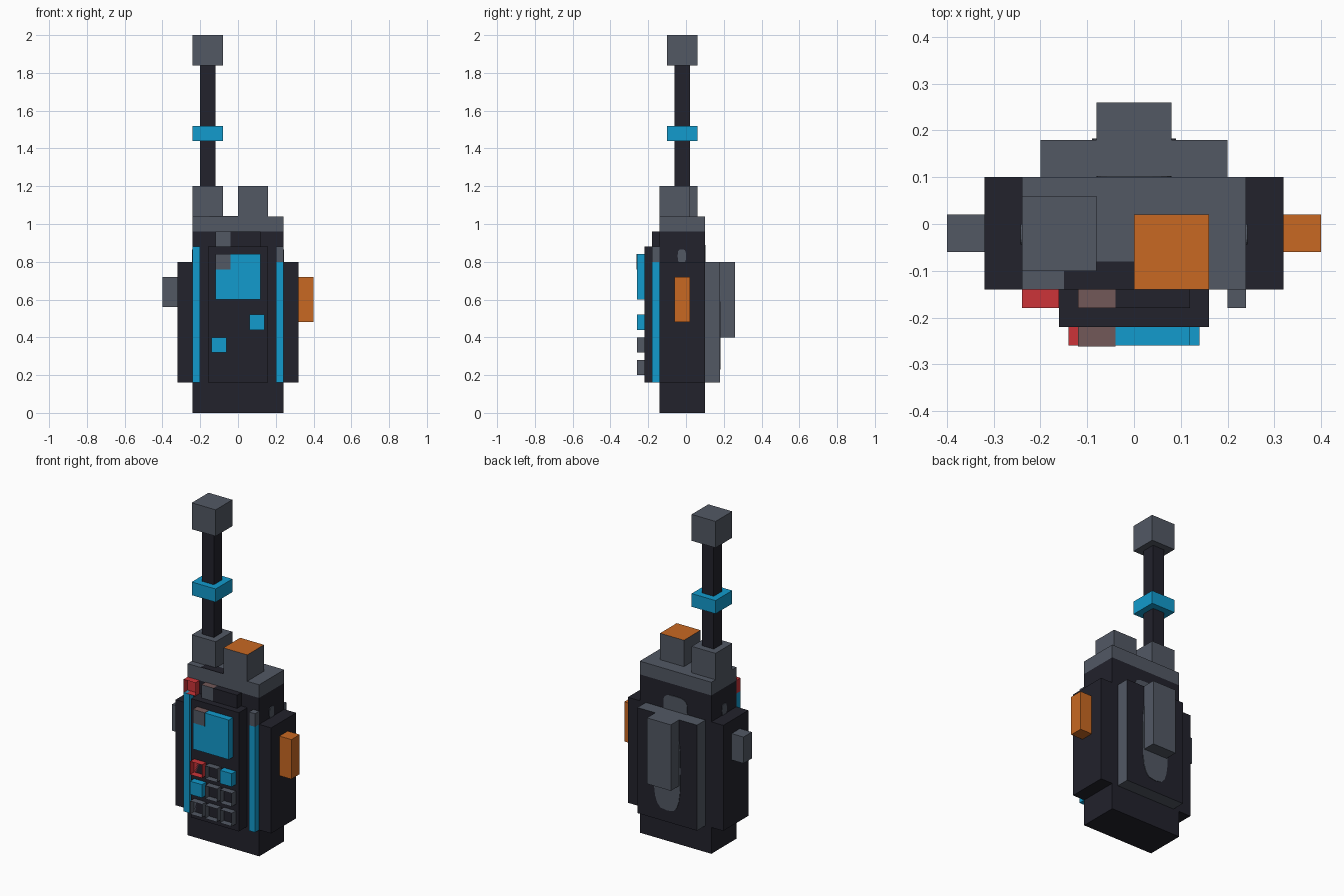
import bpy, bmesh, math
from mathutils import Vector

cube = bpy.data.objects.get("Cube")
if cube:
    bpy.data.objects.remove(cube, do_unlink=True)


def material(name, rgb):
    m = bpy.data.materials.new(name)
    m.use_nodes = True
    m.diffuse_color = (*rgb, 1)
    m.node_tree.nodes["Principled BSDF"].inputs["Base Color"].default_value = (*rgb, 1)
    return m


DARK = material("dark casing", (0.016, 0.016, 0.025))
GREY = material("slate grey", (0.084, 0.098, 0.127))
BLUE = material("bright blue", (0.006, 0.328, 0.61))
ORANGE = material("orange", (0.578, 0.138, 0.016))
RED = material("red", (0.604, 0.034, 0.04))
BROWN = material("dusky brown", (0.171, 0.098, 0.098))

SIDES = {"right": (-1, 0, 0), "left": (1, 0, 0), "front": (0, -1, 0),
         "back": (0, 1, 0), "top": (0, 0, 1)}


def finish(name, bm, mats):
    me = bpy.data.meshes.new(name)
    bm.to_mesh(me)
    bm.free()
    for m in mats:
        me.materials.append(m)
    ob = bpy.data.objects.new(name, me)
    bpy.context.collection.objects.link(ob)
    return ob


def box(name, mat, x, y, z, paint=None, open_front=False):
    """Block from (min, max) ranges; paint maps a side to another material."""
    bm = bmesh.new()
    bmesh.ops.create_cube(bm, size=1)
    for v in bm.verts:
        v.co = [r[0] if c < 0 else r[1] for c, r in zip(v.co, (x, y, z))]
    bm.normal_update()
    mats = [mat]
    for side, m in (paint or {}).items():
        mats.append(m)
        for f in bm.faces:
            if f.normal.dot(Vector(SIDES[side])) > 0.9:
                f.material_index = len(mats) - 1
    if open_front:
        front = [f for f in bm.faces if f.normal.y < -0.9]
        bmesh.ops.delete(bm, geom=front, context="FACES_ONLY")
    return finish(name, bm, mats)


def patch(name, mat, centre, half_w, half_h, normal):
    """Thin rounded plate lying on a wall."""
    bm = bmesh.new()
    n = Vector(normal)
    side = n.cross(Vector((0, 0, 1)))
    pts = []
    for i in range(20):
        a = math.tau * i / 20
        c, s = math.cos(a), math.sin(a)
        u = math.copysign(abs(c) ** 0.6, c) * half_w
        w = math.copysign(abs(s) ** 0.6, s) * half_h
        pts.append(bm.verts.new(Vector(centre) + side * u + Vector((0, 0, w))))
    face = bm.faces.new(pts)
    up = bmesh.ops.extrude_face_region(bm, geom=[face])["geom"]
    bmesh.ops.translate(bm, vec=n * 0.003, verts=[g for g in up if isinstance(g, bmesh.types.BMVert)])
    bmesh.ops.recalc_face_normals(bm, faces=bm.faces)
    return finish(name, bm, [mat])


DEPTH = (-0.14, 0.10)
MID = (-0.06, 0.02)
RAISED = (-0.18, -0.14)
KEY = (-0.26, -0.22)

# Main casing
box("body", DARK, (-0.24, 0.24), DEPTH, (0, 0.96))
box("top_cap", GREY, (-0.24, 0.24), DEPTH, (0.96, 1.04))
box("cap_recess_wide", DARK, (-0.15, -0.08), (-0.14, -0.10), (1.04, 1.043))
box("cap_recess_narrow", DARK, (-0.08, 0), (-0.14, -0.08), (1.04, 1.043))

# Side grips and wall marks
for s, label in ((1, "left"), (-1, "right")):
    box(label + "_grip", DARK, sorted((s * 0.24, s * 0.32)), DEPTH, (0.16, 0.80))
    patch(label + "_wall_mark", GREY, (s * 0.24, -0.022, 0.83), 0.022, 0.035, (s, 0, 0))
box("talk_button", ORANGE, (0.32, 0.40), MID, (0.48, 0.72))
box("side_button", GREY, (-0.40, -0.32), MID, (0.56, 0.72))

# Battery and belt clip
box("battery", GREY, (-0.20, 0.20), (0.10, 0.18), (0.16, 0.80), {"back": DARK})
box("belt_clip", GREY, (-0.08, 0.08), (0.18, 0.26), (0.40, 0.80))
patch("battery_mark", GREY, (0, 0.18, 0.49), 0.09, 0.26, (0, 1, 0))
patch("upper_back_mark", GREY, (0, 0.10, 0.83), 0.08, 0.06, (0, 1, 0))

# Antenna and knob
AX, AY = (-0.24, -0.08), (-0.10, 0.06)
box("antenna_base", GREY, AX, AY, (1.04, 1.20))
box("antenna_rod", DARK, (-0.20, -0.12), MID, (1.20, 1.84))
box("antenna_ring", BLUE, AX, AY, (1.44, 1.52))
box("antenna_tip", GREY, AX, AY, (1.84, 2.0))
box("knob", GREY, (0, 0.16), (-0.14, 0.02), (1.04, 1.20), {"top": ORANGE})

# Front panel, strips, speaker and indicator
box("front_panel", DARK, (-0.16, 0.16), (-0.22, -0.14), (0.16, 0.88))
box("right_strip", BLUE, (-0.24, -0.20), RAISED, (0.16, 0.88))
box("left_strip", BLUE, (0.20, 0.24), RAISED, (0.16, 0.80))
box("left_strip_end", GREY, (0.20, 0.24), RAISED, (0.80, 0.88))
box("speaker", DARK, (-0.04, 0.12), RAISED, (0.88, 0.96))
box("speaker_end", GREY, (-0.12, -0.04), RAISED, (0.88, 0.96), {"top": BROWN})
box("indicator", RED, (-0.24, -0.16), RAISED, (0.88, 0.96), open_front=True)

# Screen with a grey corner
box("screen", BLUE, (-0.12, 0.12), KEY, (0.60, 0.84))
box("screen_corner", GREY, (-0.12, -0.04), (-0.262, -0.22), (0.76, 0.842), {"top": BROWN})

# Keypad: hollow keys, except the two blue ones
colours = {(0, 0): RED, (0, 2): BLUE, (1, 0): BLUE}
for row in range(3):
    for col in range(3):
        mat = colours.get((row, col), GREY)
        x, z = (col - 1) * 0.10, 0.48 - row * 0.12
        box(f"key_{row + 1}_{col + 1}", mat, (x - 0.04, x + 0.04), KEY,
            (z - 0.04, z + 0.04), open_front=mat is not BLUE)
